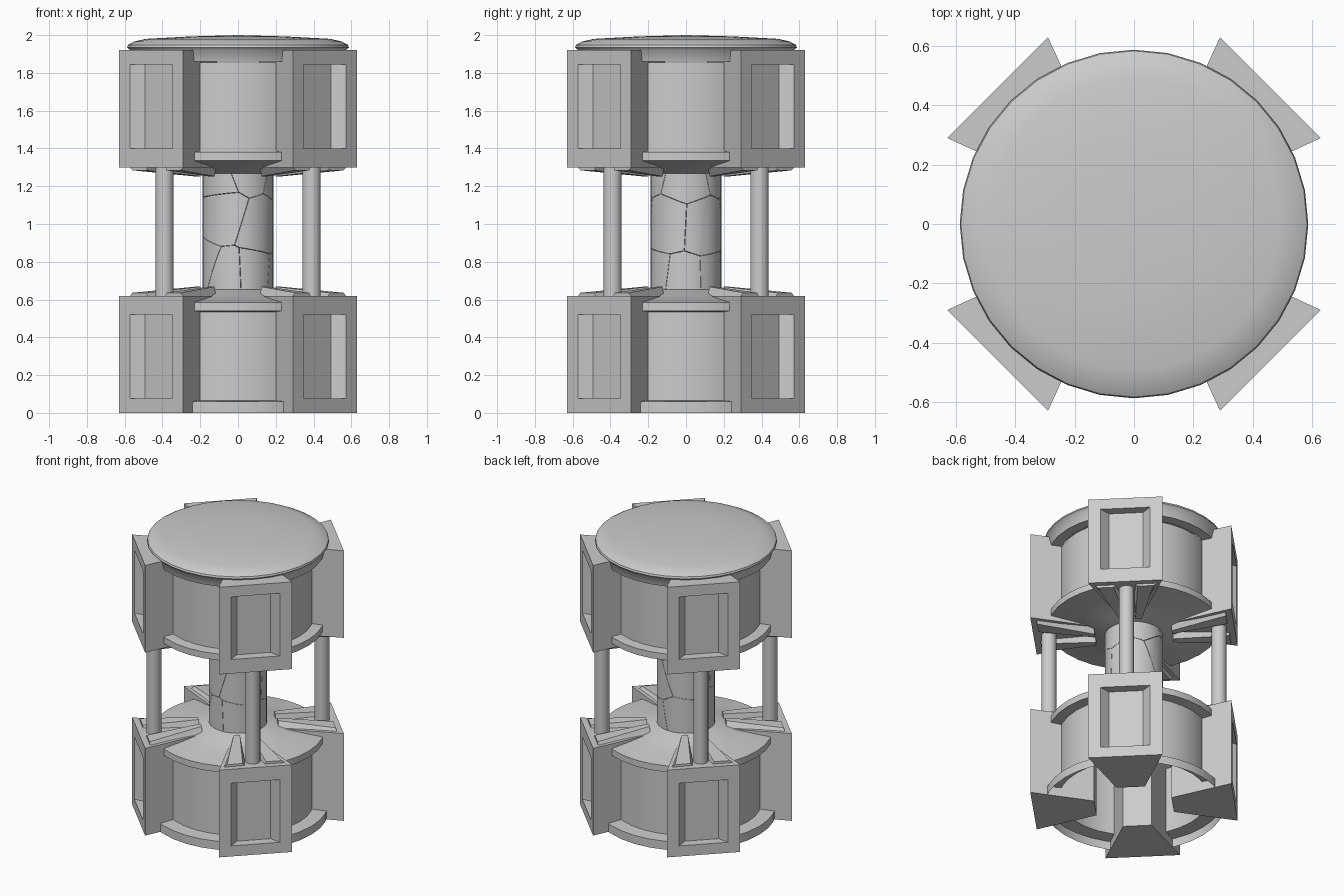
import bpy, bmesh, math, random
from mathutils import Vector, Matrix

if "Cube" in bpy.data.objects:
    bpy.data.objects.remove(bpy.data.objects["Cube"])

MID = 0.96          # mirror height between lower and upper drum
R_OUT, R_IN, HALF = 0.65, 0.25, 0.24


def finish(bm, name, smooth=None, flip=False):
    if flip:
        bmesh.ops.transform(bm, verts=bm.verts, matrix=Matrix.Translation((0, 0, 2 * MID)) @ Matrix.Scale(-1, 4, (0, 0, 1)))
    bmesh.ops.recalc_face_normals(bm, faces=bm.faces)
    me = bpy.data.meshes.new(name)
    bm.to_mesh(me)
    bm.free()
    ob = bpy.data.objects.new(name, me)
    bpy.context.collection.objects.link(ob)
    if smooth:
        bpy.ops.object.select_all(action='DESELECT')
        ob.select_set(True)
        bpy.context.view_layer.objects.active = ob
        bpy.ops.object.shade_smooth_by_angle(angle=math.radians(smooth))
    return ob


def lathe(name, profile, flip=False, steps=32):
    bm = bmesh.new()
    vs = [bm.verts.new((r, 0, z)) for r, z in profile]
    es = [bm.edges.new(p) for p in zip(vs, vs[1:])]
    bmesh.ops.spin(bm, geom=vs + es, cent=(0, 0, 0), axis=(0, 0, 1), angle=math.tau, steps=steps)
    bmesh.ops.remove_doubles(bm, verts=bm.verts, dist=1e-4)
    return finish(bm, name, 35, flip)


def add_solid(bm, pts, faces, angle):
    rot = Matrix.Rotation(angle, 4, 'Z')
    vs = [bm.verts.new(rot @ Vector(p)) for p in pts]
    for f in faces:
        bm.faces.new([vs[i] for i in f])


def hw(r):
    return HALF * r / R_OUT      # wedge half width at radius r


BOX = [(0, 1, 2, 3), (7, 6, 5, 4), (0, 4, 5, 1), (1, 5, 6, 2), (2, 6, 7, 3), (3, 7, 4, 0)]


def wedge_block(name, angle, flip):
    bm = bmesh.new()
    z0, z1 = 0.0, 0.62
    # inner end, outer end, recess rim, recess floor
    rings = [(R_IN, hw(R_IN), z0, z1), (R_OUT, HALF, z0, z1),
             (R_OUT, 0.16, 0.075, 0.52), (R_OUT - 0.065, 0.11, 0.075, 0.52)]
    pts = []
    for r, t, a, b in rings:
        pts += [(r, -t, a), (r, t, a), (r, t, b), (r, -t, b)]
    faces = [(3, 2, 1, 0), (12, 13, 14, 15)]
    for k in (0, 4, 8):
        faces += [(k + i, k + (i + 1) % 4, k + 4 + (i + 1) % 4, k + 4 + i) for i in range(4)]
    add_solid(bm, pts, faces, angle)
    # pair of sloping ribs running towards the shaft
    for s in (-1, 1):
        ends = []
        for r, top in ((R_IN, 0.668), (0.61, 0.636)):
            w = hw(r) * s
            ends += [(r, w * 0.24, 0.60), (r, w * 0.99, 0.60), (r, w * 0.8, top), (r, w * 0.34, top)]
        add_solid(bm, ends, BOX, angle)
    return finish(bm, name, flip=flip)


# drums: flanged open shells, mirrored
shell = [(0.58, 0.0), (0.58, 0.06), (0.485, 0.065), (0.485, 0.535), (0.555, 0.54),
         (0.555, 0.585), (0.42, 0.603), (0.30, 0.622), (0.23, 0.645), (0.17, 0.655)]
lathe("lower_drum", shell)
lathe("upper_drum", shell[2:], flip=True)

# domed cap
lathe("top_cap", [(0.485, 1.86), (0.555, 1.86), (0.57, 1.92), (0.587, 1.935), (0.583, 1.948),
                  (0.55, 1.966), (0.49, 1.98), (0.25, 1.993), (0, 2.0)])

# corner blocks and tie rods
for i in range(4):
    a = math.radians(45 + 90 * i)
    wedge_block(f"lower_block_{i}", a, False)
    wedge_block(f"upper_block_{i}", a, True)
    bm = bmesh.new()
    bmesh.ops.create_cone(bm, cap_ends=True, segments=20, radius1=0.048, radius2=0.048, depth=0.68,
                          matrix=Matrix.Translation((0.55 * math.cos(a), 0.55 * math.sin(a), MID)))
    finish(bm, f"tie_rod_{i}", 35)

# cracked stone shaft: a cylinder split into cells with hairline gaps
random.seed(4)
seeds = []
for k, z in enumerate((0.72, 1.04, 1.28)):
    n = (6, 4, 5)[k]
    for j in range(n):
        a = math.tau * (j + 0.5 * k) / n + random.uniform(-0.25, 0.25)
        seeds.append(Vector((0.14 * math.cos(a), 0.14 * math.sin(a), z + random.uniform(-0.05, 0.05))))
for i, s in enumerate(seeds):
    bm = bmesh.new()
    bmesh.ops.create_cone(bm, cap_ends=True, segments=32, radius1=0.188, radius2=0.188, depth=0.72,
                          matrix=Matrix.Translation((0, 0, MID)))
    for o in seeds:
        if o is s or not bm.faces:
            continue
        n = (o - s).normalized()
        res = bmesh.ops.bisect_plane(bm, geom=bm.verts[:] + bm.edges[:] + bm.faces[:], dist=1e-5,
                                     plane_co=(o + s) / 2 - n * 0.001, plane_no=n, clear_outer=True)
        cut = [e for e in res["geom_cut"] if isinstance(e, bmesh.types.BMEdge) and e.is_boundary]
        if cut:
            bmesh.ops.holes_fill(bm, edges=cut, sides=0)
    if bm.faces:
        finish(bm, f"shaft_piece_{i}", 30)
    else:
        bm.free()
